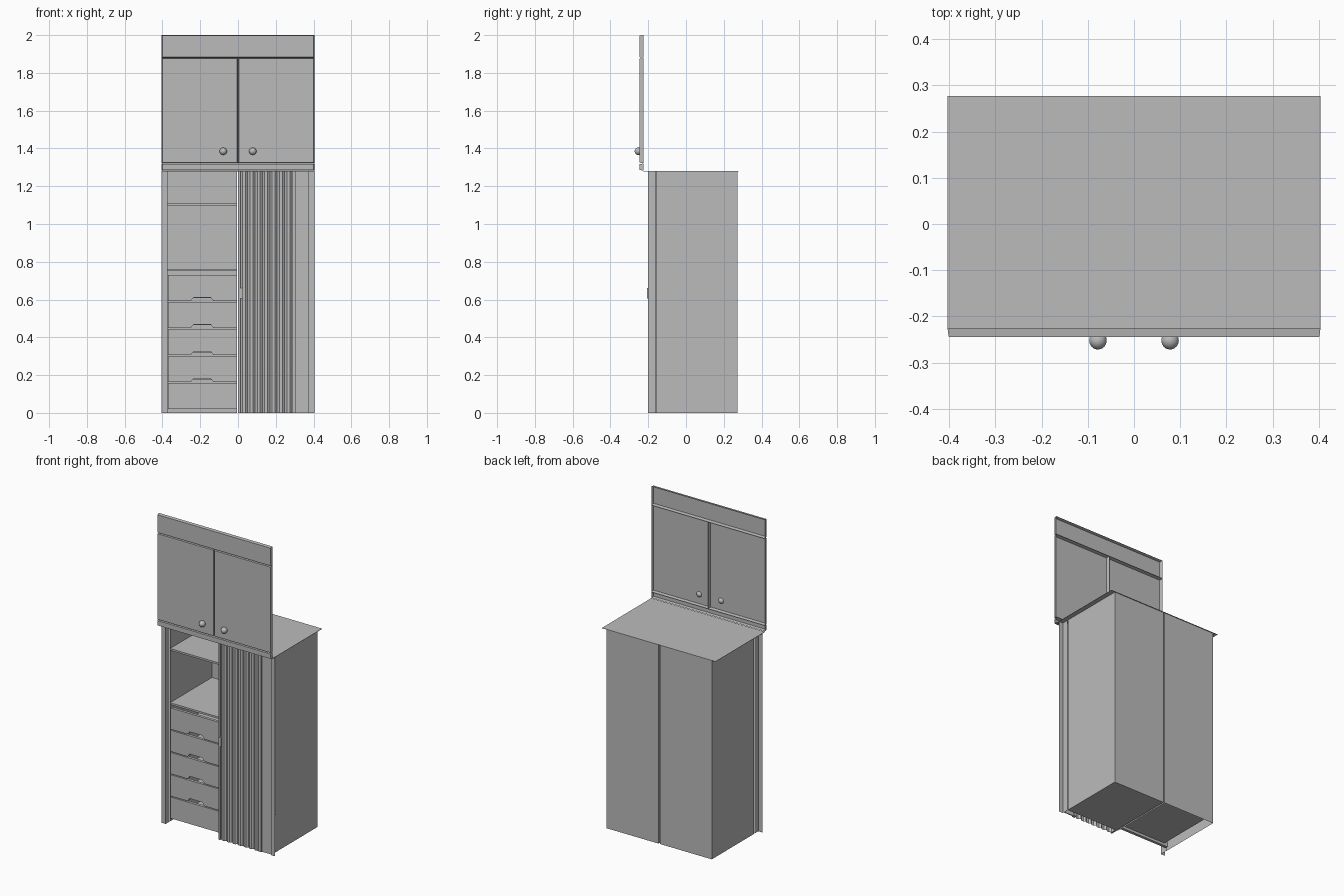
import bpy, bmesh, math
from mathutils import Matrix

cube = bpy.data.objects.get("Cube")
if cube:
    bpy.data.objects.remove(cube)

grey = bpy.data.materials.new("matt_grey")
grey.use_nodes = True
grey.diffuse_color = (0.5, 0.5, 0.5, 1)
grey.node_tree.nodes["Principled BSDF"].inputs["Base Color"].default_value = (0.5, 0.5, 0.5, 1)


def finish(name, bm):
    mesh = bpy.data.meshes.new(name)
    bm.to_mesh(mesh)
    bm.free()
    mesh.materials.append(grey)
    obj = bpy.data.objects.new(name, mesh)
    bpy.context.collection.objects.link(obj)
    return obj


def box(name, x0, x1, y0, y1, z0, z1, open_sides=(), taper=0):
    """Box with optional open sides; taper shrinks the front face."""
    bm = bmesh.new()
    bmesh.ops.create_cube(bm, size=1)
    bm.normal_update()
    sides = {"front": (0, -1, 0), "back": (0, 1, 0), "bottom": (0, 0, -1), "top": (0, 0, 1)}
    gone = [f for f in bm.faces for s in open_sides
            if sum(a * b for a, b in zip(f.normal, sides[s])) > 0.9]
    bmesh.ops.delete(bm, geom=gone, context="FACES")
    for v in bm.verts:
        inset = taper if v.co.y < 0 else 0
        v.co = (x1 - inset if v.co.x > 0 else x0 + inset,
                y1 if v.co.y > 0 else y0,
                z1 - inset if v.co.z > 0 else z0 + inset)
    return finish(name, bm)


def sweep(name, points, vector):
    """Sheet made by sliding an open profile along a vector."""
    bm = bmesh.new()
    a = [bm.verts.new(p) for p in points]
    b = [bm.verts.new([c + d for c, d in zip(p, vector)]) for p in points]
    for i in range(len(points) - 1):
        bm.faces.new((a[i], a[i + 1], b[i + 1], b[i]))
    return finish(name, bm)


def prism(name, outline, y0, y1):
    """Solid panel from an x-z outline."""
    bm = bmesh.new()
    face = bm.faces.new([bm.verts.new((x, y0, z)) for x, z in outline])
    out = bmesh.ops.extrude_face_region(bm, geom=[face])
    for v in out["geom"]:
        if isinstance(v, bmesh.types.BMVert):
            v.co.y = y1
    bmesh.ops.recalc_face_normals(bm, faces=bm.faces)
    return finish(name, bm)


HEIGHT, WALL, FRONT, FACE, BACK = 1.28, 0.374, -0.2, -0.155, 0.272

# Two carcasses with a narrow gap between them
box("right_carcass", -WALL, -0.005, FACE, BACK, 0, HEIGHT, ("front", "bottom", "top"))
box("left_carcass", 0.005, WALL, FACE, BACK, 0, HEIGHT, ("front", "top"))
box("worktop", -0.404, 0.404, -0.225, 0.277, HEIGHT - 0.001, HEIGHT + 0.001)

# Angled edge strips on the outer front corners
for side, s in (("right", -1), ("left", 1)):
    sweep(side + "_edge_strip",
          [(s * 0.404, FRONT, 0), (s * WALL, FRONT, 0), (s * WALL, FACE - 0.004, 0)],
          (0, 0, HEIGHT))

# Centre post
box("centre_post", 0, 0.012, FRONT, FACE, 0, HEIGHT)

# Open shelves
box("upper_shelf", -WALL, -0.005, FACE, BACK - 0.002, 1.098, 1.11)
box("lower_shelf", -WALL, -0.005, FACE, BACK - 0.002, 0.75, 0.762)

# Drawers, with a finger notch in the lower edge of all but the lowest
L, R, step = -0.37, -0.004, 0.143
for i in range(5):
    z0 = 0.02 + i * step
    z1 = z0 + step - 0.006
    outline = [(L, z0), (L, z1), (R, z1), (R, z0)]
    if i:
        outline += [(-0.13, z0), (-0.145, z0 + 0.02), (-0.235, z0 + 0.02), (-0.25, z0)]
    prism(f"drawer_front_{i + 1}", outline, FACE, FACE + 0.018)
    box(f"drawer_box_{i + 1}", L + 0.025, R - 0.025, FACE + 0.02, BACK - 0.04,
        z0 + 0.015, z1 - 0.03, ("top",))

# Folding door: shallow pleats, closing post and fixed panel
pleats, x0, x1 = 7, 0.012, 0.286
pitch = (x1 - x0) / pleats
path = []
for i in range(pleats):
    x = x0 + i * pitch
    path += [(x, FRONT + 0.012, 0), (x + pitch * 0.3, FRONT + 0.002, 0),
             (x + pitch * 0.7, FRONT + 0.002, 0)]
path.append((x1, FRONT + 0.012, 0))
sweep("pleated_door", path, (0, 0, HEIGHT))
box("door_post", x1, 0.305, FRONT, FRONT + 0.02, 0, HEIGHT)
box("fixed_panel", 0.305, WALL, FRONT + 0.008, FRONT + 0.014, 0, HEIGHT)
box("door_pull", 0.008, 0.024, FRONT - 0.006, FRONT + 0.01, 0.605, 0.662)

# Upper fronts: hollow panels with a slanted rim
def hollow_panel(name, xa, xb, za, zb):
    box(name, xa, xb, -0.245, -0.225, za, zb, ("back",), 0.003)


hollow_panel("top_fascia", -0.404, 0.404, 1.88, 2.0)
hollow_panel("bottom_rail", -0.404, 0.404, 1.283, 1.32)
for side, s in (("right", -1), ("left", 1)):
    xa, xb = sorted((s * 0.001, s * 0.404))
    hollow_panel(side + "_upper_door", xa, xb, 1.322, 1.878)
    # Round knob set through the door
    bm = bmesh.new()
    bmesh.ops.create_uvsphere(bm, u_segments=10, v_segments=8, radius=0.02,
                              matrix=Matrix.Translation((s * 0.078, -0.252, 1.385))
                              @ Matrix.Rotation(math.pi / 2, 4, "X"))
    for f in bm.faces:
        f.smooth = True
    finish(side + "_knob", bm)
